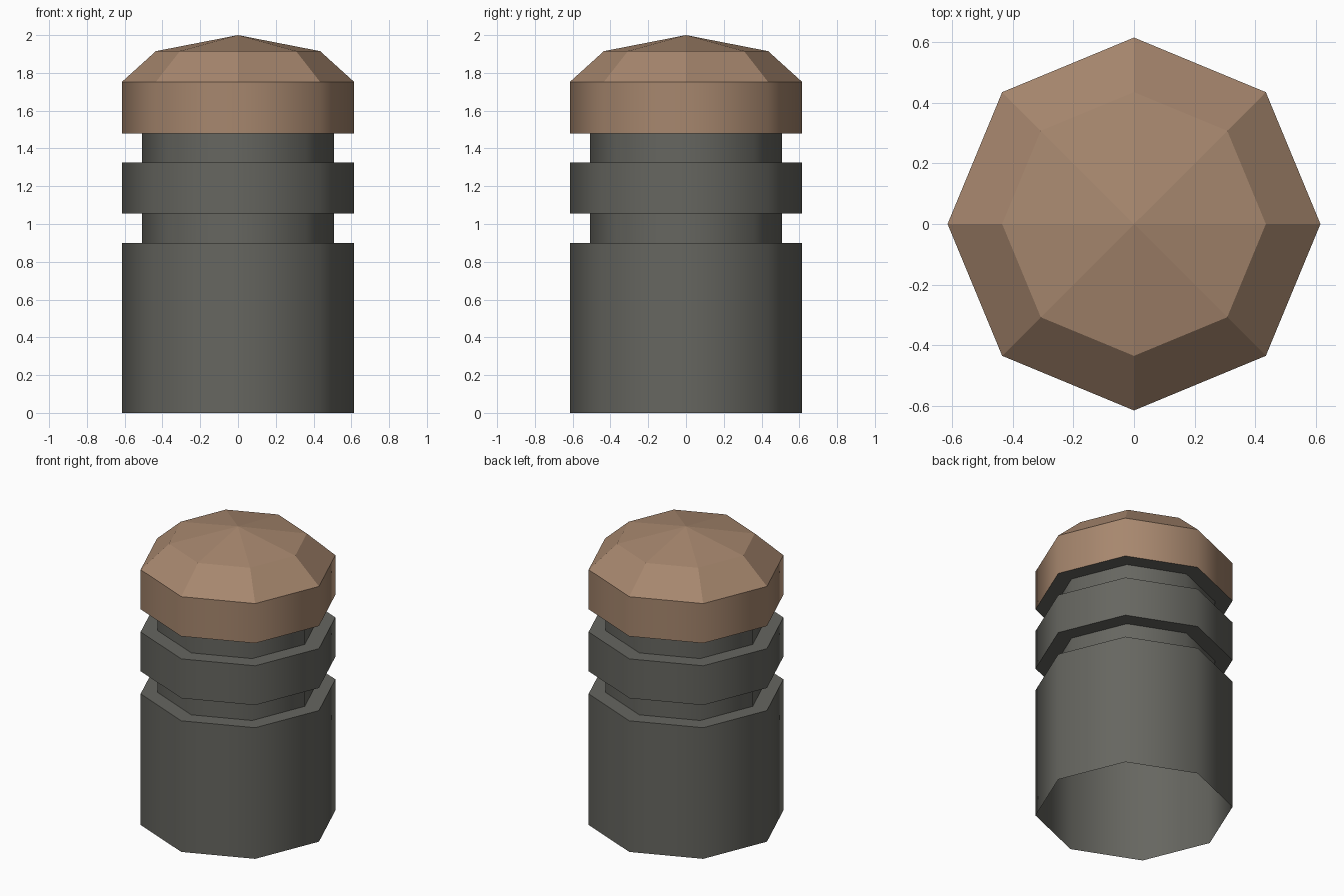
import bpy, bmesh, math

if "Cube" in bpy.data.objects:
    bpy.data.objects.remove(bpy.data.objects["Cube"])

SIDES = 8

def material(name, colour):
    m = bpy.data.materials.new(name)
    m.diffuse_color = (*colour, 1)
    m.use_nodes = True
    m.node_tree.nodes["Principled BSDF"].inputs["Base Color"].default_value = m.diffuse_color
    return m

def lathe(name, profile, mat):
    """Eight-sided lathe; upright walls smooth, everything else flat."""
    bm = bmesh.new()
    rings = []
    for r, z in profile:
        if r == 0:
            rings.append([bm.verts.new((0, 0, z))] * SIDES)
        else:
            rings.append([bm.verts.new((r * math.cos(i * math.tau / SIDES),
                                        r * math.sin(i * math.tau / SIDES), z))
                          for i in range(SIDES)])
    for low, high in zip(rings, rings[1:]):
        for i in range(SIDES):
            j = (i + 1) % SIDES
            loop = [low[i], low[j], high[j], high[i]]
            bm.faces.new(list(dict.fromkeys(loop)))
    bm.normal_update()
    for f in bm.faces:
        f.smooth = abs(f.normal.z) < 0.1
    for e in bm.edges:
        a, b = e.verts
        e.smooth = abs(a.co.z - b.co.z) > 0.1   # horizontal edges stay sharp
    me = bpy.data.meshes.new(name)
    bm.to_mesh(me)
    bm.free()
    me.materials.append(mat)
    ob = bpy.data.objects.new(name, me)
    bpy.context.collection.objects.link(ob)
    return ob

grey = material("dark grey", (0.133, 0.133, 0.117))
brown = material("tan brown", (0.385, 0.242, 0.156))

R, N = 0.615, 0.507   # outer and groove radius

# Grooved post, open at the bottom, including the cap's grey underside
lathe("grooved_post", [(R, 0), (R, 0.90), (N, 0.90), (N, 1.055), (R, 1.055),
                       (R, 1.325), (N, 1.325), (N, 1.48), (R, 1.48)], grey)

# Cap with faceted dome
lathe("domed_cap", [(R, 1.48), (R, 1.752), (0.435, 1.915), (0, 2.0)], brown)
